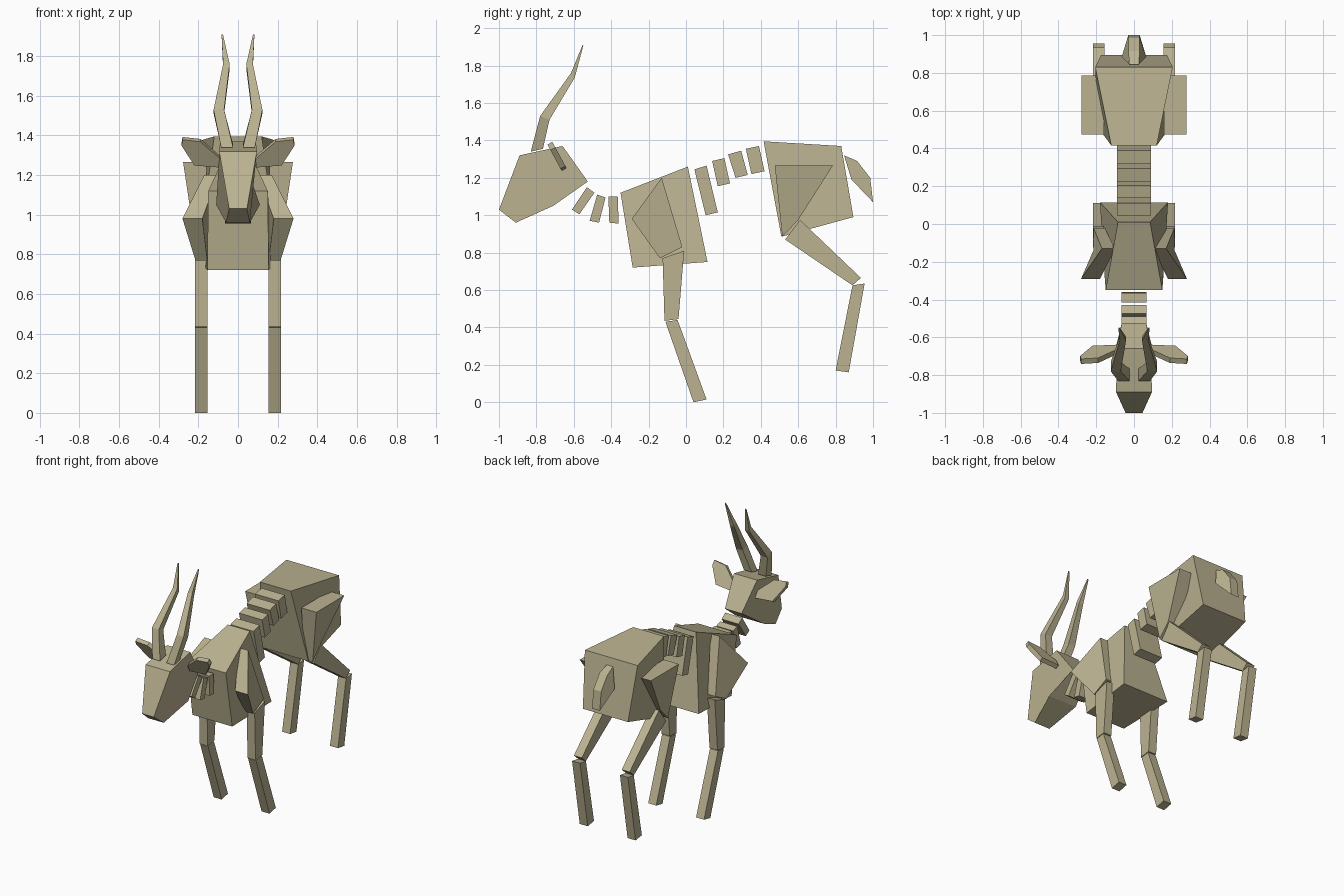
import bpy, bmesh

if "Cube" in bpy.data.objects:
    bpy.data.objects.remove(bpy.data.objects["Cube"])

mat = bpy.data.materials.new("tan_hide")
mat.diffuse_color = (0.50, 0.45, 0.285, 1)
mat.use_nodes = True
mat.node_tree.nodes["Principled BSDF"].inputs["Base Color"].default_value = mat.diffuse_color


def build(name, rings, mirror=False):
    """Skin a list of equal-length closed rings and cap both ends."""
    bm = bmesh.new()
    vs = [[bm.verts.new(p) for p in r] for r in rings]
    n = len(vs[0])
    for a, b in zip(vs, vs[1:]):
        for i in range(n):
            j = (i + 1) % n
            bm.faces.new((a[i], a[j], b[j], b[i]))
    bm.faces.new(vs[0][::-1])
    bm.faces.new(vs[-1])
    if mirror:
        geom = bm.verts[:] + bm.edges[:] + bm.faces[:]
        copy = bmesh.ops.duplicate(bm, geom=geom)["geom"]
        for v in copy:
            if isinstance(v, bmesh.types.BMVert):
                v.co.x *= -1
    bmesh.ops.recalc_face_normals(bm, faces=bm.faces[:])
    me = bpy.data.meshes.new(name)
    bm.to_mesh(me)
    bm.free()
    me.materials.append(mat)
    ob = bpy.data.objects.new(name, me)
    bpy.context.collection.objects.link(ob)
    return ob


def body(name, profile):
    """Central part: side outline of (y, z, half width)."""
    return build(name, [[(s * w, y, z) for y, z, w in profile] for s in (-1, 1)])


def pair(name, profile):
    """Left and right part: side outline of (y, z, inner x, outer x)."""
    return build(name, [[(p[k], p[0], p[1]) for p in profile] for k in (2, 3)], True)


# Head
body("head", [(-1.0, 1.03, .045), (-.89, 1.32, .095), (-.66, 1.37, .09),
              (-.525, 1.18, .065), (-.71, 1.05, .11), (-.91, .96, .06)])

# Horns: four-sided sections of (y front, z front, y back, z back, inner x, outer x)
sections = [(-.83, 1.34, -.765, 1.355, .025, .085), (-.78, 1.53, -.73, 1.51, .07, .123),
            (-.615, 1.76, -.595, 1.735, .042, .075), (-.553, 1.91, -.549, 1.907, .076, .083)]
build("horns", [[(a, yf, zf), (b, yf, zf), (b, yb, zb), (a, yb, zb)]
                for yf, zf, yb, zb, a, b in sections], True)

# Ears: slanted thin plates
outline = [(.09, 1.29), (.19, 1.375), (.28, 1.385), (.285, 1.355), (.22, 1.255), (.09, 1.245)]
build("ears", [[(x, -.725 + (1.38 - z) * .54 + t * .88, z + t * .47) for x, z in outline]
               for t in (-.015, .015)], True)

# Neck and back vertebrae
neck = [[(-.53, 1.15), (-.49, 1.12), (-.57, 1.005), (-.61, 1.03)],
        [(-.475, 1.11), (-.43, 1.095), (-.465, .96), (-.515, .97)],
        [(-.415, 1.1), (-.365, 1.1), (-.36, .955), (-.41, .96)]]
back = [[(.045, 1.245), (.11, 1.265), (.17, 1.015), (.105, 1.0)],
        [(.14, 1.29), (.205, 1.305), (.235, 1.17), (.17, 1.155)],
        [(.225, 1.325), (.295, 1.345), (.33, 1.215), (.265, 1.2)],
        [(.32, 1.355), (.39, 1.37), (.42, 1.235), (.35, 1.22)]]
for label, bones, w in (("neck_segment", neck, .066), ("back_segment", back, .09)):
    for i, quad in enumerate(bones):
        body(f"{label}_{i + 1}", [(y, z, w) for y, z in quad])

# Chest and hips
body("chest", [(-.35, 1.12, .15), (.01, 1.26, .085), (.115, .75, .18), (-.285, .72, .155)])
body("hips", [(.415, 1.395, .12), (.83, 1.37, .205), (.895, .99, .175), (.51, .885, .19)])

# Shoulder and hip plates
pair("shoulder_blades", [(-.13, 1.2, .10, .17), (-.29, .98, .18, .28),
                         (-.14, .77, .155, .215), (-.02, .83, .155, .215)])
pair("hip_plates", [(.475, 1.265, .16, .277), (.785, 1.265, .16, .277),
                    (.6, .975, .155, .22), (.515, .885, .155, .22)])

# Legs
legs = {"front_upper_legs": [(-.125, .77), (-.01, .81), (-.04, .445), (-.115, .435)],
        "front_lower_legs": [(-.11, .43), (-.045, .44), (.11, .015), (.04, 0)],
        "hind_upper_legs": [(.53, .87), (.61, .975), (.935, .665), (.89, .625)],
        "hind_lower_legs": [(.89, .625), (.955, .635), (.87, .16), (.8, .17)]}
for name, quad in legs.items():
    pair(name, [(y, z, .155, .217) for y, z in quad])

# Tail
body("tail", [(.845, 1.32, .025), (.915, 1.29, .03), (.985, 1.2, .03),
              (1.0, 1.07, .03), (.885, 1.19, .065)])
